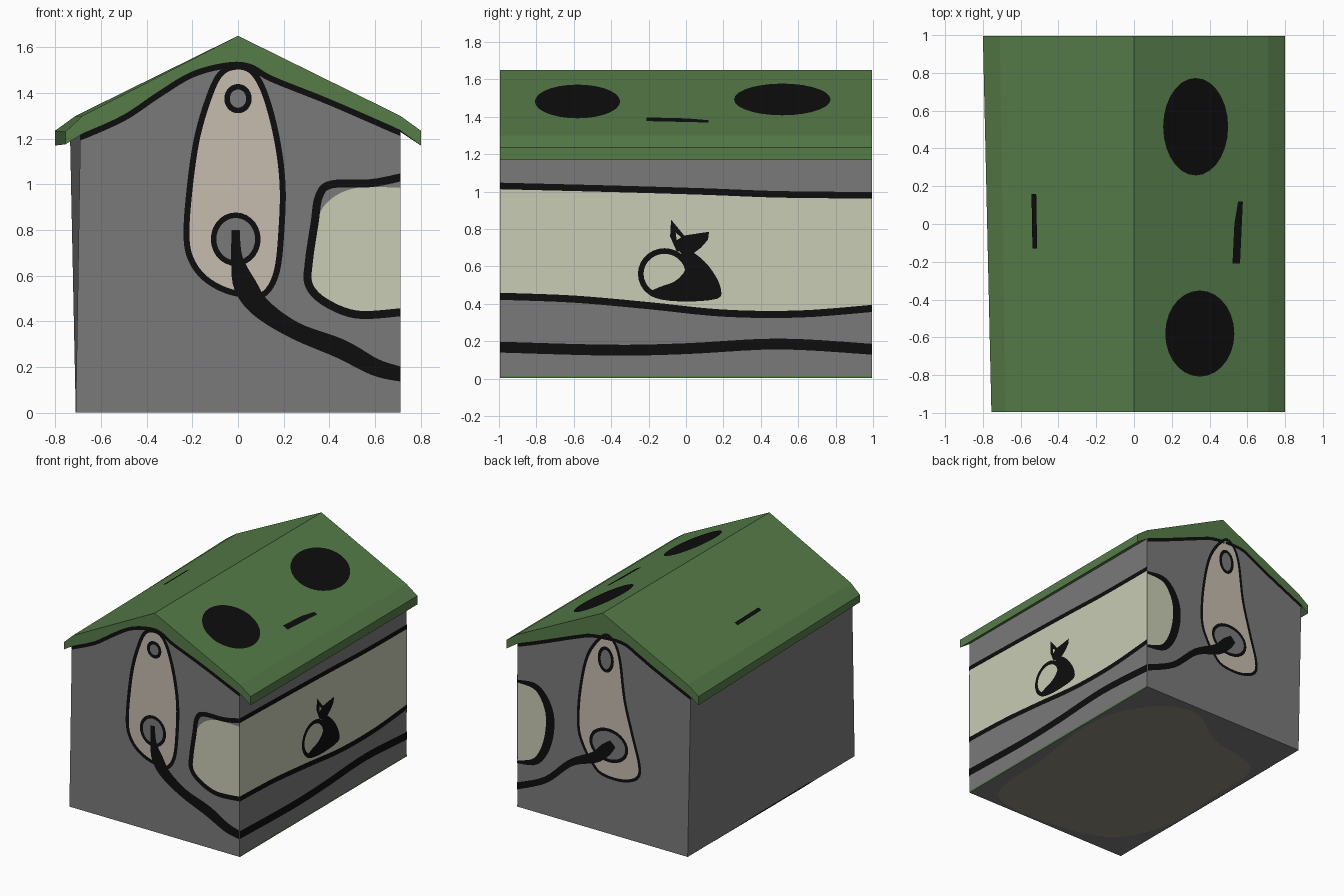
import bpy, math
from mathutils import Vector

if "Cube" in bpy.data.objects:
    bpy.data.objects.remove(bpy.data.objects["Cube"])

Y = 0.994      # gable planes; painted plates sit just outside
W = 0.71       # half width of the walls
STEP = 0.0015  # spacing between paint layers


def material(name, rgb):
    lin = [((c / 255 + 0.055) / 1.055) ** 2.4 if c > 10 else c / 255 / 12.92 for c in rgb]
    m = bpy.data.materials.new(name)
    m.diffuse_color = (*lin, 1)
    m.use_nodes = True
    m.node_tree.nodes["Principled BSDF"].inputs["Base Color"].default_value = m.diffuse_color
    return m


GRAY = material("wall gray", (122, 122, 122))
GREEN = material("roof green", (86, 124, 73))
BLACK = material("line black", (13, 13, 13))
CREAM = material("pale cream", (201, 204, 181))
BEIGE = material("warm beige", (198, 188, 175))
OLIVE = material("floor olive", (141, 140, 124))


def make(name, verts, faces, mat):
    me = bpy.data.meshes.new(name)
    me.from_pydata(verts, [], faces)
    me.materials.append(mat)
    ob = bpy.data.objects.new(name, me)
    bpy.context.collection.objects.link(ob)
    return ob


# Surfaces: (a, b, d) -> point, d is the height above the surface
def front(a, b, d): return Vector((a, -Y - d, b))
def back(a, b, d): return Vector((a, Y + d, b))
def right(a, b, d): return Vector((W + d, a, b))
def left(a, b, d): return Vector((-W - d, a, b))
def floor(a, b, d): return Vector((a, b, 0.002 - d))
def roof_right(a, b, d): return Vector((a + 0.44 * d, b, 1.65 - 0.493 * a + 0.9 * d))
def roof_left(a, b, d): return Vector((a - 0.44 * d, b, 1.65 + 0.5 * a + 0.9 * d))


def spline(pts, closed=False, n=5):
    """Smooth path through points of any dimension."""
    pts = [Vector(p) for p in pts]
    k = len(pts)
    out = []
    for i in range(k if closed else k - 1):
        if closed:
            p = [pts[(i + j) % k] for j in (-1, 0, 1, 2)]
        else:
            p = [pts[min(max(i + j, 0), k - 1)] for j in (-1, 0, 1, 2)]
        for s in range(n):
            t = s / n
            out.append(0.5 * (2 * p[1] + (p[2] - p[0]) * t
                              + (2 * p[0] - 5 * p[1] + 4 * p[2] - p[3]) * t * t
                              + (3 * p[1] - p[0] - 3 * p[2] + p[3]) * t ** 3))
    if not closed:
        out.append(pts[-1])
    return out


def sheet(name, mat, surf, layer, flat, faces):
    """Lay flat faces on a surface, facing outward."""
    verts = [surf(p[0], p[1], layer * STEP) for p in flat]
    out = surf(0.1, 0.1, 1) - surf(0.1, 0.1, 0)
    if surf is roof_left:
        out = Vector((-0.44, 0, 0.9))
    ob = make(name, verts, faces, mat)
    if sum(p.normal.dot(out) * p.area for p in ob.data.polygons) < 0:
        ob.data.flip_normals()
    return ob


def fill(name, mat, surf, layer, pts):
    return sheet(name, mat, surf, layer, pts, [tuple(range(len(pts)))])


def ribbon(name, mat, surf, layer, pts, width=0.0, closed=False):
    """Stroke along a path; a third coordinate gives a varying width."""
    k, flat = len(pts), []
    for i, p in enumerate(pts):
        a = pts[(i - 1) % k if closed else max(i - 1, 0)]
        b = pts[(i + 1) % k if closed else min(i + 1, k - 1)]
        t = Vector((b[0] - a[0], b[1] - a[1])).normalized()
        if not closed and i in (0, k - 1) and abs(t.x) > 0.7:
            t = Vector((1 if t.x > 0 else -1, 0))   # square end at wall corners
        h = (p[2] if len(p) > 2 else width) / 2
        flat += [(p[0] - t.y * h, p[1] + t.x * h), (p[0] + t.y * h, p[1] - t.x * h)]
    faces = [(2 * i, 2 * i + 1, (2 * i + 3) % (2 * k), (2 * i + 2) % (2 * k))
             for i in range(k if closed else k - 1)]
    return sheet(name, mat, surf, layer, flat, faces)


def ellipse(cx, cy, rx, ry, n=28):
    return [Vector((cx + rx * math.cos(2 * math.pi * i / n), cy + ry * math.sin(2 * math.pi * i / n)))
            for i in range(n)]


# Gable curves where the wall meets the green roof edge, right to left
curve_f = [(W, 1.235), (0.4, 1.37), (0.15, 1.47), (0.05, 1.525), (-0.05, 1.53),
           (-0.2, 1.49), (-0.35, 1.4), (-0.5, 1.3), (-0.69, 1.215)]
curve_b = [(W, 1.23), (0.55, 1.29), (0.4, 1.35), (0.2, 1.43), (0.07, 1.47),
           (-0.16, 1.48), (-0.3, 1.42), (-0.44, 1.35), (-0.735, 1.215)]


def shell(name, prof_f, prof_b, mat):
    """Loft front to back; the joint along the gable curve stays open."""
    n, c = len(prof_f), len(curve_f)
    verts = [(x, -Y, z) for x, z in prof_f] + [(x, Y, z) for x, z in prof_b]
    faces = [tuple(range(n)), tuple(reversed(range(n, 2 * n)))]
    faces += [(i, n + i, n + (i + 1) % n, (i + 1) % n) for i in range(c - 1, n)]
    ob = make(name, verts, faces, mat)
    if ob.data.polygons[0].normal.y > 0:
        ob.data.flip_normals()


# Walls with floor, and roof with eaves
base = [(-W, 0.002), (W, 0.002)]
shell("walls", curve_f + base, curve_b + base, GRAY)
eave_r = [(0, 1.65), (W, 1.30), (0.80, 1.235), (0.80, 1.17)]
shell("roof",
      curve_f + [(-0.755, 1.175), (-0.755, 1.23), (-0.68, 1.30)] + eave_r,
      curve_b + [(-0.80, 1.17), (-0.80, 1.235), (-W, 1.30)] + eave_r, GREEN)

# Black line under the gable edges
for nm, surf, curve in (("front", front, curve_f), ("back", back, curve_b)):
    ribbon(nm + "_gable_line", BLACK, surf, 1, spline([(x, z - 0.01) for x, z in curve]), 0.026)

# Hanging tags on both gables: outline, two ringed holes
tag_f = [(0, 1.515), (0.065, 1.49), (0.12, 1.39), (0.17, 1.2), (0.195, 1.0), (0.19, 0.8),
         (0.17, 0.62), (0.12, 0.525), (0.05, 0.515), (-0.05, 0.535), (-0.14, 0.585),
         (-0.2, 0.66), (-0.225, 0.76), (-0.215, 0.95), (-0.18, 1.2), (-0.12, 1.4), (-0.07, 1.49)]
tag_b = [(-0.01, 1.485), (0.12, 1.306), (0.185, 1.02), (0.2, 0.754), (0.16, 0.616),
         (0.09, 0.51), (0.01, 0.44), (-0.155, 0.43), (-0.285, 0.48), (-0.31, 0.58),
         (-0.25, 0.8), (-0.185, 1.05), (-0.145, 1.344), (-0.09, 1.467)]
for nm, surf, tag, lw, holes in (
        ("front", front, tag_f, 0.026, [(0, 1.375, 0.048, 0.052), (-0.01, 0.76, 0.097, 0.105)]),
        ("back", back, tag_b, 0.022, [(-0.03, 1.31, 0.055, 0.085), (-0.055, 0.67, 0.15, 0.115)])):
    path = spline(tag, True)
    fill(nm + "_tag", BEIGE, surf, 1, path)
    ribbon(nm + "_tag_outline", BLACK, surf, 2, path, lw, True)
    for i, h in enumerate(holes):
        fill(f"{nm}_tag_hole_{i}", GRAY, surf, 2, ellipse(*h))
        ribbon(f"{nm}_tag_ring_{i}", BLACK, surf, 3, ellipse(*h), 0.024, True)

# Hook arms, with width along the path
ribbon("front_hook", BLACK, front, 4, spline([
    (-0.01, 0.8, 0.035), (-0.005, 0.68, 0.05), (0.03, 0.56, 0.1), (0.1, 0.46, 0.09),
    (0.25, 0.36, 0.075), (0.45, 0.28, 0.085), (0.6, 0.2, 0.075), (W, 0.17, 0.065)]))
ribbon("back_hook", BLACK, back, 4, spline([
    (-0.09, 0.69, 0.06), (-0.03, 0.63, 0.09), (0.06, 0.55, 0.08), (0.26, 0.455, 0.05),
    (0.47, 0.27, 0.045), (W, 0.16, 0.05)]))

# Cream panel wrapping round the right wall onto both gables
pane_f = spline([(W, 1.03), (0.58, 1.005), (0.41, 1.0), (0.355, 0.95), (0.335, 0.83),
                 (0.31, 0.66), (0.31, 0.56), (0.38, 0.485), (0.52, 0.43), (W, 0.44)])
fill("front_panel_gap", GRAY, front, 1, pane_f)
fill("front_panel", CREAM, front, 2, spline([
    (W, 0.985), (0.52, 0.985), (0.4, 0.93), (0.345, 0.83), (0.32, 0.6), (0.38, 0.5),
    (0.52, 0.43), (W, 0.43)]))
ribbon("front_panel_outline", BLACK, front, 3, pane_f, 0.035)
pane_b = spline([(W, 0.95), (0.54, 0.94), (0.44, 0.78), (0.455, 0.56), (0.55, 0.39), (W, 0.34)])
fill("back_panel", CREAM, back, 1, pane_b)
ribbon("back_panel_outline", BLACK, back, 2, [(p.x, p.y, 0.02 + 0.05 * max(0, 0.71 - p.x) / 0.27)
                                              for p in pane_b], 0.03)
top = spline([(-Y, 1.03), (-0.4, 1.015), (0.1, 1.0), (0.5, 0.985), (Y, 0.98)])
low = spline([(-Y, 0.44), (-0.6, 0.425), (-0.2, 0.39), (0.2, 0.35), (0.6, 0.345), (Y, 0.375)])
fill("side_panel", CREAM, right, 1, top + low[::-1])
ribbon("side_panel_top_line", BLACK, right, 2, top, 0.035)
ribbon("side_panel_low_line", BLACK, right, 2, low, 0.038)
ribbon("side_lower_line", BLACK, right, 2, spline(
    [(-Y, 0.168), (-0.4, 0.152), (0, 0.16), (0.5, 0.185), (Y, 0.157)]), 0.058)

# Animal silhouette: tail ring, body, head with ear spot
ribbon("animal_tail", BLACK, right, 2, ellipse(-0.115, 0.56, 0.127, 0.122), 0.03, True)
fill("animal_body", BLACK, right, 3, spline([
    (-0.03, 0.68), (0.02, 0.685), (0.1, 0.625), (0.16, 0.545), (0.187, 0.475), (0.17, 0.428),
    (0.02, 0.412), (-0.13, 0.422), (-0.2, 0.455), (-0.14, 0.49), (-0.06, 0.52),
    (-0.005, 0.58), (-0.015, 0.65)], True, 3))
fill("animal_head", BLACK, right, 3, [
    (-0.08, 0.85), (-0.03, 0.79), (-0.01, 0.765), (0.123, 0.785), (0.118, 0.743),
    (0.08, 0.7), (0.04, 0.67), (-0.05, 0.68), (-0.085, 0.76)])
fill("animal_ear_spot", CREAM, right, 4, [(-0.055, 0.78), (-0.025, 0.755), (-0.05, 0.74)])

# Roof spots and dashes
fill("roof_spot_back", BLACK, roof_right, 2, ellipse(0.325, 0.515, 0.172, 0.258))
fill("roof_spot_front", BLACK, roof_right, 2, ellipse(0.347, -0.58, 0.183, 0.228))
fill("roof_dash_right", BLACK, roof_right, 2, [
    (0.52, -0.21), (0.56, -0.21), (0.575, 0.12), (0.55, 0.12), (0.53, 0.0)])
fill("roof_dash_left", BLACK, roof_left, 4, [
    (-0.54, 0.16), (-0.515, 0.16), (-0.51, -0.13), (-0.535, -0.13)])

# Trim along the wall bottoms
fill("right_base_trim", GREEN, right, 1, [(-Y, 0.002), (Y, 0.002), (Y, 0.014), (-Y, 0.014)])
fill("left_base_line", BLACK, left, 1, [(-0.48, 0.002), (0.72, 0.002), (0.1, 0.012), (-0.45, 0.012)])

# Floor patch
uv = [(0.056, 0.125), (0.347, 0.065), (0.693, 0.02), (0.897, 0.14), (0.967, 0.354), (0.86, 0.613),
      (0.79, 0.93), (0.557, 0.97), (0.288, 0.98), (0.084, 0.835), (0.02, 0.486)]
fill("floor_patch", OLIVE, floor, 1.33, spline(
    [(W - 2 * W * v, -1 + 2 * u) for u, v in uv], True))
